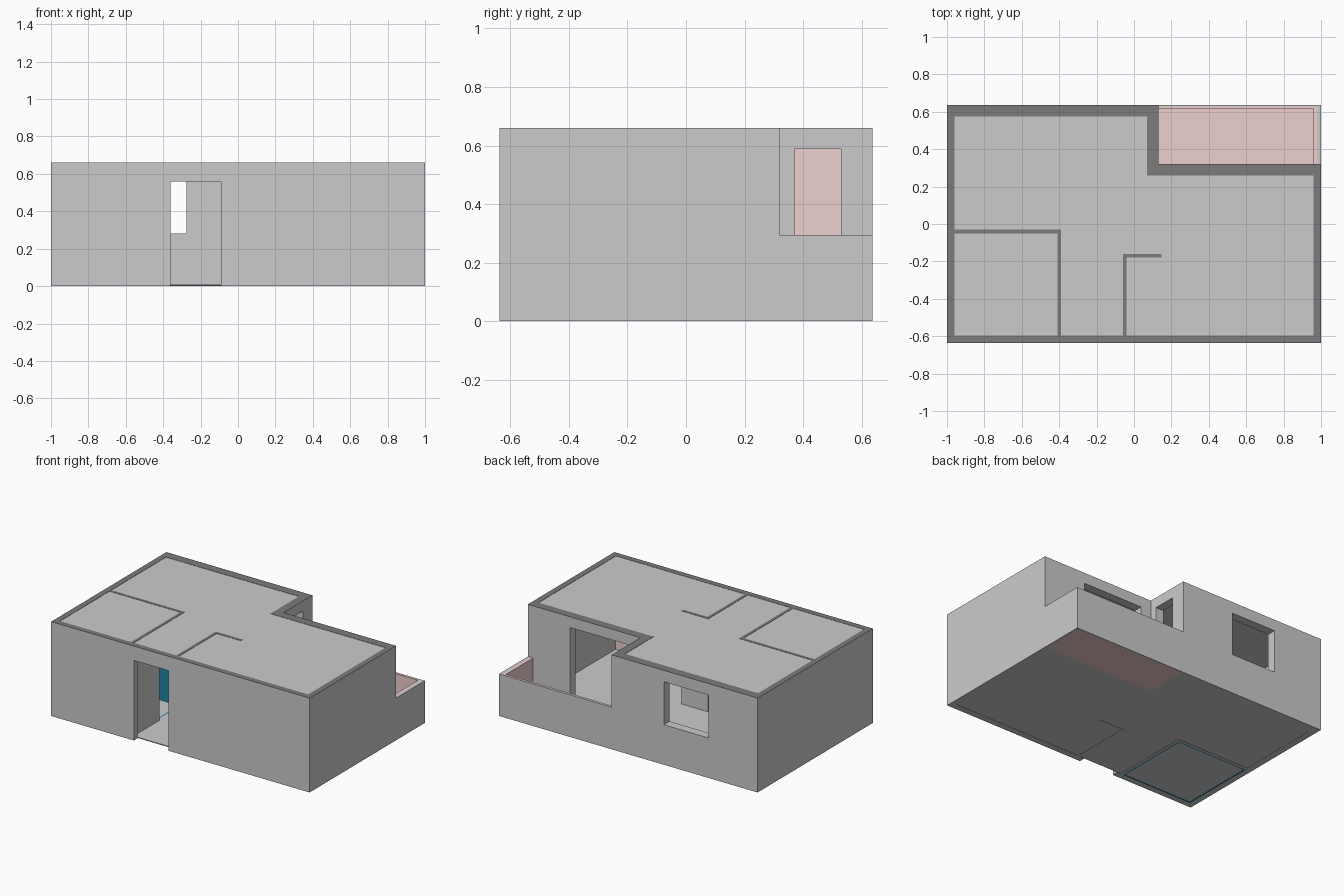
import bpy, bmesh

if "Cube" in bpy.data.objects:
    bpy.data.objects.remove(bpy.data.objects["Cube"])

H = 0.66       # wall height
Y = 0.637      # half depth
PARAPET = 0.295


def material(name, rgb):
    m = bpy.data.materials.new(name)
    m.diffuse_color = (*rgb, 1)
    m.use_nodes = True
    m.node_tree.nodes["Principled BSDF"].inputs["Base Color"].default_value = m.diffuse_color
    return m


PINK = material("pink_tile", (0.85, 0.63, 0.61))
BLUE = material("blue_tile", (0.01, 0.24, 0.38))
GREY = material("plain_wall", (0.8, 0.8, 0.8))
DARK = material("dark_wall_top", (0.2, 0.2, 0.2))


def new_object(name, bm, mat=None):
    bmesh.ops.recalc_face_normals(bm, faces=bm.faces)
    me = bpy.data.meshes.new(name)
    bm.to_mesh(me)
    bm.free()
    ob = bpy.data.objects.new(name, me)
    bpy.context.collection.objects.link(ob)
    if mat:
        me.materials.append(mat)
    return ob


def box(name, x, y, z, mat=None):
    bm = bmesh.new()
    bmesh.ops.create_cube(bm, size=1)
    for v in bm.verts:
        v.co = [(lo + hi) / 2 + c * (hi - lo) for c, (lo, hi) in zip(v.co, (x, y, z))]
    return new_object(name, bm, mat)


def slab(name, outline, z0, z1, mat=None):
    bm = bmesh.new()
    face = bm.faces.new([bm.verts.new((x, y, z0)) for x, y in outline])
    top = bmesh.ops.extrude_face_region(bm, geom=[face])["geom"]
    for v in top:
        if isinstance(v, bmesh.types.BMVert):
            v.co.z = z1
    return new_object(name, bm, mat)


def ring(name, outer, inner, z0, z1):
    bm = bmesh.new()
    n = len(outer)
    loops = [[bm.verts.new((x, y, z)) for x, y in pts]
             for pts, z in ((outer, z0), (outer, z1), (inner, z1), (inner, z0))]
    for a, b in zip(loops, loops[1:] + loops[:1]):
        for i in range(n):
            j = (i + 1) % n
            bm.faces.new((a[i], a[j], b[j], b[i]))
    return new_object(name, bm)


def cut(ob, *spans):
    for s in spans:
        tool = box("opening_cutter", *s)
        tool.hide_render = True
        mod = ob.modifiers.new("opening", 'BOOLEAN')
        mod.object, mod.operation, mod.solver = tool, 'DIFFERENCE', 'EXACT'
        bpy.context.view_layer.objects.active = ob
        bpy.ops.object.modifier_apply(modifier=mod.name)
        bpy.data.objects.remove(tool)


def darken_top(ob):
    me = ob.data
    me.materials.clear()
    me.materials.append(GREY)
    me.materials.append(DARK)
    for p in me.polygons:
        p.material_index = int(p.normal.z > 0.9 and p.center.z > H - 0.01)


# Outer L-shaped walls
outer = [(-1, -Y), (1, -Y), (1, 0.32), (0.13, 0.32), (0.13, Y), (-1, Y)]
inner = [(-0.96, -0.597), (0.96, -0.597), (0.96, 0.26), (0.07, 0.26),
         (0.07, 0.575), (-0.96, 0.575)]
walls = ring("outer_walls", outer, inner, 0, H)
cut(walls,
    ((-0.36, -0.09), (-0.7, -0.55), (-0.1, 0.56)),    # front door
    ((-0.62, -0.275), (0.5, 0.7), (0.28, 0.58)),      # back window
    ((0.21, 0.675), (0.2, 0.4), (0.012, 0.585)),      # balcony door
    ((0.03, 0.17), (0.37, 0.53), (0.28, 0.588)))      # balcony window
darken_top(walls)

# Interior partitions
bath_door = ((-0.45, -0.35), (-0.31, -0.08), (0.008, 0.56))
bath = slab("bathroom_partition",
            [(-0.96, -0.05), (-0.41, -0.05), (-0.41, -0.597), (-0.39, -0.597),
             (-0.39, -0.03), (-0.96, -0.03)], 0, H)
cut(bath, bath_door)
darken_top(bath)
part = slab("bedroom_partition",
            [(-0.06, -0.597), (-0.04, -0.597), (-0.04, -0.18), (0.147, -0.18),
             (0.147, -0.16), (-0.06, -0.16)], 0, H)
darken_top(part)

# Floor and ceiling
slab("floor", inner, 0.002, 0.008)
slab("ceiling", inner, H - 0.008, H - 0.002)

# Blue bathroom tiling
T, ZT = 0.008, (0, H - 0.01)
tiles = ring("bathroom_tiles",
             [(-0.96, -0.597), (-0.41, -0.597), (-0.41, -0.05), (-0.96, -0.05)],
             [(-0.96 + T, -0.597 + T), (-0.41 - T, -0.597 + T),
              (-0.41 - T, -0.05 - T), (-0.96 + T, -0.05 - T)], *ZT)
tiles.data.materials.append(BLUE)
cut(tiles, bath_door)

# Pink accent walls
box("living_room_accent_wall", (-0.96, -0.955), (-0.03, 0.575), ZT, PINK)
box("bedroom_accent_wall", (-0.04, 0.96), (-0.597, -0.592), ZT, PINK)

# Balcony: grey parapet, pink lining and floor
slab("balcony_parapet",
     [(1, 0.32), (1, Y), (0.13, Y), (0.13, 0.628), (0.98, 0.628), (0.98, 0.32)],
     0, PARAPET)
slab("balcony_lining",
     [(0.98, 0.32), (0.98, 0.628), (0.13, 0.628), (0.13, 0.618), (0.96, 0.618), (0.96, 0.32)],
     0, PARAPET, PINK)
box("balcony_floor", (0.13, 0.96), (0.32, 0.618), (0, 0.01), PINK)
